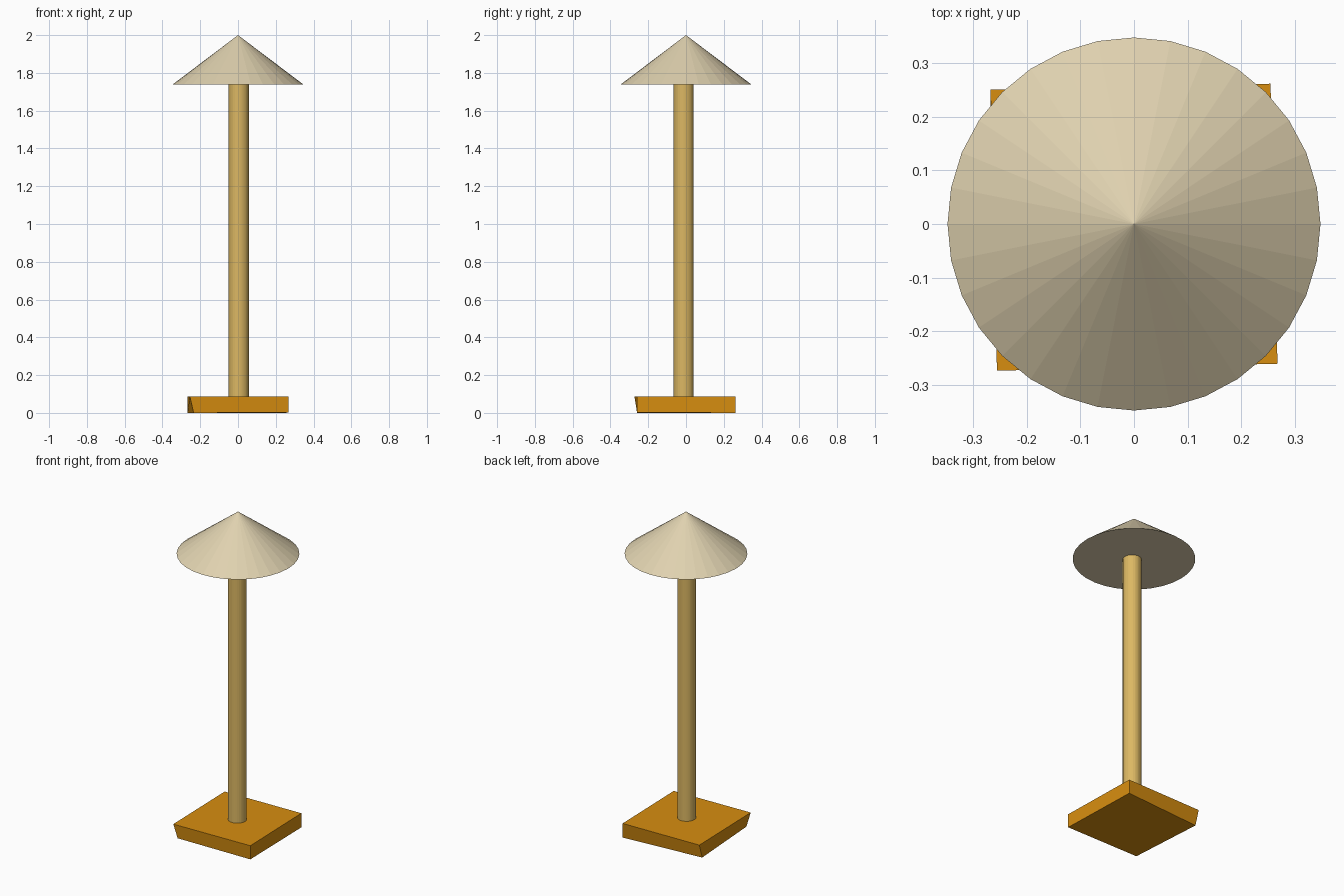
import bpy
import bmesh
from mathutils import Matrix

cube = bpy.data.objects.get("Cube")
if cube:
    bpy.data.objects.remove(cube, do_unlink=True)


def material(name, rgb):
    mat = bpy.data.materials.new(name)
    mat.use_nodes = True
    mat.diffuse_color = (*rgb, 1)
    mat.node_tree.nodes["Principled BSDF"].inputs["Base Color"].default_value = (*rgb, 1)
    return mat


def finish(name, bm, mat):
    bmesh.ops.recalc_face_normals(bm, faces=bm.faces)
    mesh = bpy.data.meshes.new(name)
    bm.to_mesh(mesh)
    bm.free()
    mesh.materials.append(mat)
    obj = bpy.data.objects.new(name, mesh)
    bpy.context.collection.objects.link(obj)
    return obj


def round_part(name, mat, center, bottom, top, r_bottom, r_top):
    """Faceted cylinder or cone standing between two heights."""
    bm = bmesh.new()
    place = Matrix.Translation((*center, (bottom + top) / 2))
    bmesh.ops.create_cone(bm, cap_ends=True, segments=32, radius1=r_bottom,
                          radius2=r_top, depth=top - bottom, matrix=place)
    return finish(name, bm, mat)


orange = material("orange base", (0.68, 0.27, 0.005))
gold = material("golden pole", (0.72, 0.48, 0.125))
cream = material("cream shade", (0.74, 0.64, 0.43))

# Slightly skewed base slab: matching lower and upper outlines
lower = [(-0.235, -0.259, 0), (0.267, -0.26, 0.003), (0.254, 0.261, 0), (-0.267, 0.222, 0)]
upper = [(-0.255, -0.273), (0.267, -0.26), (0.254, 0.261), (-0.267, 0.25)]
bm = bmesh.new()
low = [bm.verts.new(p) for p in lower]
high = [bm.verts.new((x, y, 0.088)) for x, y in upper]
bm.faces.new(low[::-1])
bm.faces.new(high)
for i in range(4):
    j = (i + 1) % 4
    bm.faces.new((low[i], low[j], high[j], high[i]))
finish("base_slab", bm, orange)

# Pole, a little off centre, and the conical shade
round_part("pole", gold, (0.004, -0.012), 0.08, 1.74, 0.053, 0.053)
round_part("cone_shade", cream, (0, 0), 1.738, 2.0, 0.347, 0)
